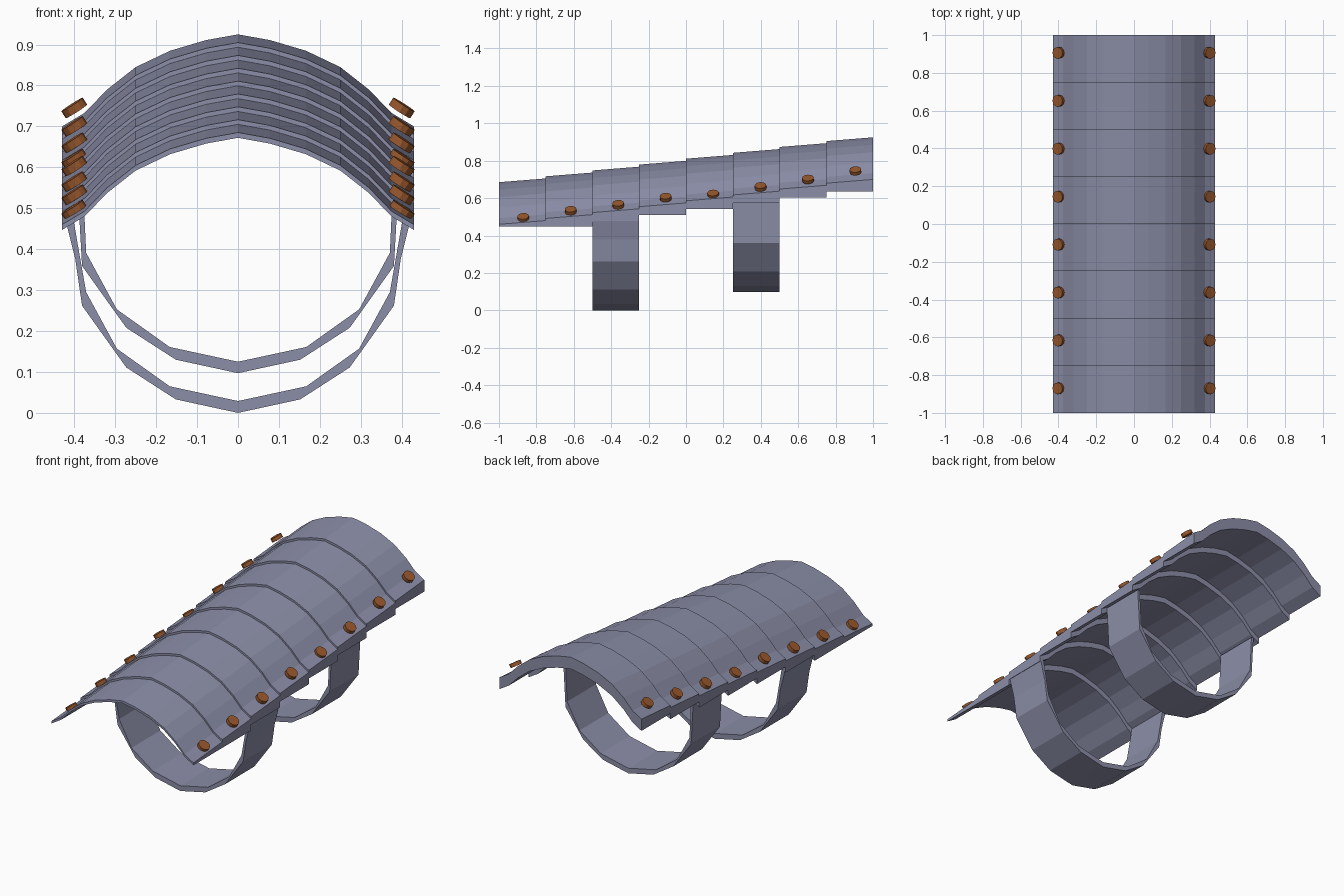
import bpy, bmesh, math
from mathutils import Matrix, Vector

if "Cube" in bpy.data.objects:
    bpy.data.objects.remove(bpy.data.objects["Cube"])

def material(name, rgb):
    m = bpy.data.materials.new(name)
    m.diffuse_color = (*rgb, 1)
    m.use_nodes = True
    m.node_tree.nodes["Principled BSDF"].inputs["Base Color"].default_value = m.diffuse_color
    return m

steel = material("blue grey steel", (0.26, 0.27, 0.39))
copper = material("copper brown", (0.31, 0.095, 0.025))

def finish(name, bm, mat):
    bmesh.ops.recalc_face_normals(bm, faces=bm.faces)
    me = bpy.data.meshes.new(name)
    bm.to_mesh(me)
    bm.free()
    me.materials.append(mat)
    ob = bpy.data.objects.new(name, me)
    bpy.context.collection.objects.link(ob)
    return ob

def mirrored(half):
    """Half profile from the centre outwards -> full profile, left to right."""
    return [(-x, z) for x, z in reversed(half[1:])] + half

def strip(name, upper, lower, y0, y1, rise=0.0):
    """Solid band between two profiles; the upper one rises towards the back."""
    bm = bmesh.new()
    rows = [[bm.verts.new((x, y, z + dz)) for x, z in prof]
            for prof, y, dz in ((upper, y0, 0), (upper, y1, rise),
                                (lower, y1, 0), (lower, y0, 0))]
    n = len(upper)
    for k in range(4):
        a, b = rows[k], rows[(k + 1) % 4]
        for i in range(n - 1):
            bm.faces.new((a[i], a[i + 1], b[i + 1], b[i]))
    for i in (0, n - 1):
        bm.faces.new([r[i] for r in rows])
    return finish(name, bm, steel)

# Overlapping arched plates, each stepping up towards the back
arch = mirrored([(0, 0), (0.078, -0.014), (0.166, -0.04), (0.25, -0.08),
                 (0.32, -0.135), (0.375, -0.192), (0.43, -0.225)])
STEP = 0.0314
for i in range(8):
    top = 0.685 + STEP * i
    bottom = 0.672 + STEP * max(i - 1, 0)
    y = -1 + 0.25 * i
    strip(f"arched_plate_{i + 1}", [(x, z + top) for x, z in arch],
          [(x, z + bottom) for x, z in arch], y, y + 0.25, 0.02)

# Two hanging arm straps
front_outer = [(0, 0), (0.152, 0.033), (0.273, 0.111), (0.381, 0.262),
               (0.398, 0.378), (0.425, 0.485)]
front_inner = [(0, 0.029), (0.167, 0.065), (0.296, 0.157), (0.371, 0.295),
               (0.386, 0.38), (0.405, 0.49)]
strip("front_strap", mirrored(front_inner), mirrored(front_outer), -0.5, -0.25)
back_outer = [(x, z + 0.097) for x, z in front_outer[:4]] + [(0.394, 0.59)]
back_inner = [(x, z + 0.096) for x, z in front_inner[:4]] + [(0.38, 0.59)]
strip("back_strap", mirrored(back_inner), mirrored(back_outer), 0.25, 0.5)

# Rivets along both flanges
heights = [0.495, 0.533, 0.565, 0.603, 0.62, 0.66, 0.70, 0.745]
for side, label in ((-1, "left"), (1, "right")):
    for i, z in enumerate(heights):
        bm = bmesh.new()
        normal = Vector((side * 0.54, -0.07, 0.84))
        turn = Vector((0, 0, 1)).rotation_difference(normal).to_matrix().to_4x4()
        place = Matrix.Translation((side * 0.4, -0.87 + 0.2537 * i, z))
        bmesh.ops.create_cone(bm, cap_ends=True, segments=12, radius1=0.031,
                              radius2=0.031, depth=0.02, matrix=place @ turn)
        finish(f"{label}_rivet_{i + 1}", bm, copper)
